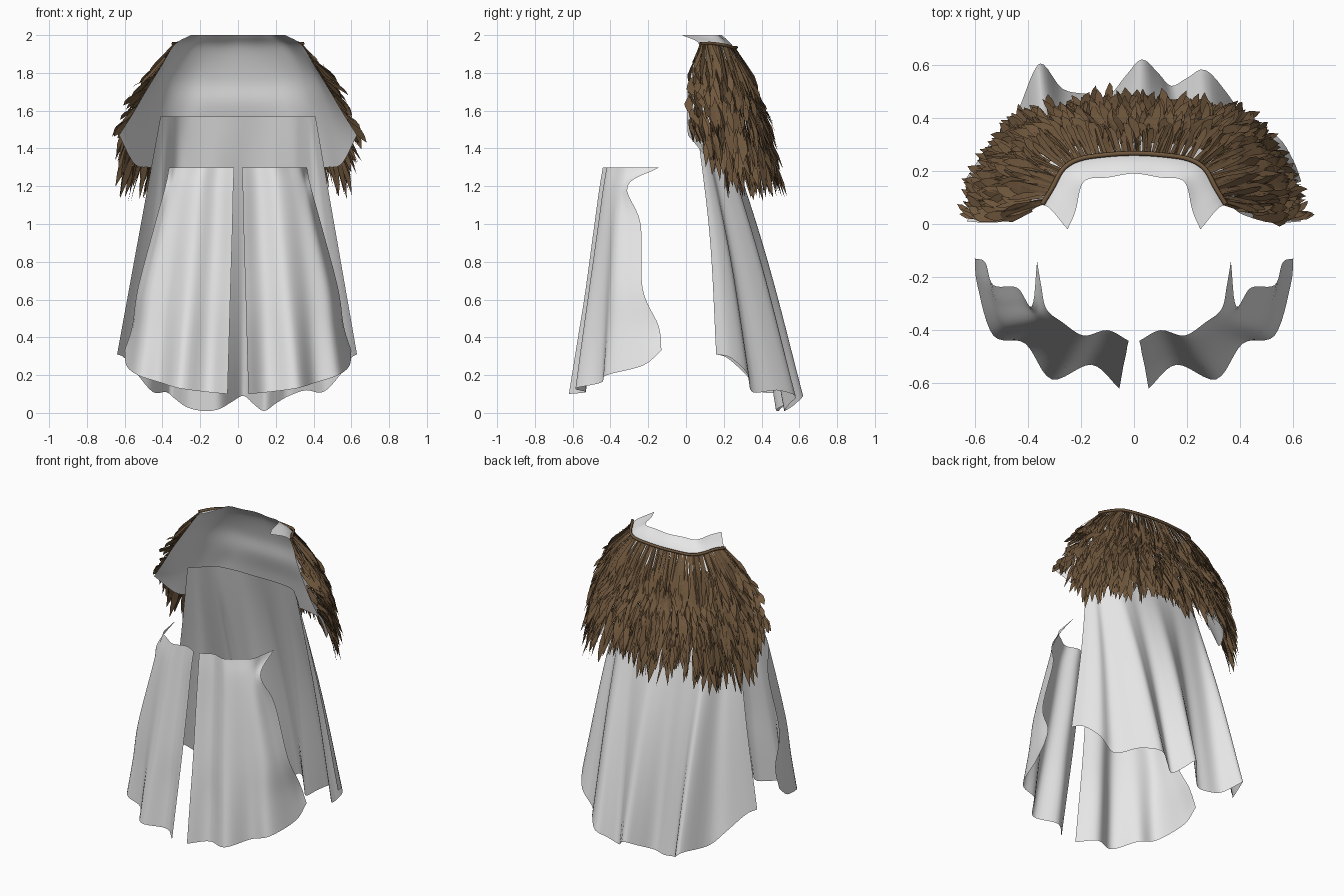
import bpy
import bmesh
import random
from mathutils import Vector

random.seed(7)

default_cube = bpy.data.objects.get("Cube")
if default_cube:
    bpy.data.objects.remove(default_cube)


def make_material(name, color):
    material = bpy.data.materials.new(name)
    material.use_nodes = True
    material.diffuse_color = (*color, 1)
    shader = material.node_tree.nodes["Principled BSDF"]
    shader.inputs["Base Color"].default_value = (*color, 1)
    shader.inputs["Roughness"].default_value = 0.8
    return material


cloth = make_material("grey cloth", (0.8, 0.8, 0.8))
fur_brown = make_material("brown fur", (0.16, 0.095, 0.046))


def spline(points, t):
    """Catmull-Rom through points; t runs 0..1 and extends straight beyond."""
    last = len(points) - 1
    if t > 1:
        end = spline(points, 1)
        return end + (end - spline(points, 0.95)) * (t - 1) / 0.05
    i = min(int(max(t, 0) * last), last - 1)
    f = max(t, 0) * last - i
    b, c = points[i], points[i + 1]
    a = points[i - 1] if i else b * 2 - c
    d = points[i + 2] if i + 2 <= last else c * 2 - b
    return b + (c - a) * (f / 2) + (a * 2 - b * 5 + c * 4 - d) * (f * f / 2) \
        + (b * 3 - a - c * 3 + d) * (f ** 3 / 2)


def surface(rows, u, v):
    return spline([spline(row, u) for row in rows], v)


def vectors(row):
    return [Vector(p) for p in row]


def mirrored(half):
    """Full row from right edge to left edge, given centre to left edge."""
    half = vectors(half)
    return [Vector((-p.x, p.y, p.z)) for p in reversed(half[1:])] + half


def finish(name, bm, material, smooth=True):
    mesh = bpy.data.meshes.new(name)
    bm.to_mesh(mesh)
    bm.free()
    mesh.materials.append(material)
    obj = bpy.data.objects.new(name, mesh)
    bpy.context.collection.objects.link(obj)
    if smooth:
        for face in mesh.polygons:
            face.use_smooth = True
    return obj


def sheet(name, rows, columns, steps, material):
    bm = bmesh.new()
    grid = [[bm.verts.new(surface(rows, i / columns, j / steps))
             for i in range(columns + 1)] for j in range(steps + 1)]
    for j in range(steps):
        for i in range(columns):
            bm.faces.new((grid[j][i], grid[j + 1][i],
                          grid[j + 1][i + 1], grid[j][i + 1]))
    return finish(name, bm, material)


# Back cape: flat-backed top edge flaring to a wavy hem
cape_hem = vectors([
    (-.64, .16, .31), (-.6, .22, .29), (-.53, .32, .2), (-.45, .4, .11),
    (-.38, .57, .11), (-.34, .6, .08), (-.27, .51, .03), (-.18, .49, .01),
    (-.1, .48, .02), (-.03, .56, .06), (.03, .62, .09), (.09, .57, .04),
    (.14, .52, .01), (.2, .55, .05), (.27, .58, .09), (.36, .48, .12),
    (.45, .35, .11), (.54, .33, .2), (.6, .24, .29), (.63, .16, .31)])
cape_top = mirrored([(0, .19, 1.57), (.15, .19, 1.57), (.28, .17, 1.57),
                     (.35, .11, 1.57), (.39, .07, 1.57), (.41, .05, 1.57)])
top_fit = [spline(cape_top, i / 19) for i in range(20)]
cape_mid = [a.lerp(b, 0.5) + Vector((0, 0.02, 0))
            for a, b in zip(top_fit, cape_hem)]
sheet("back_cape", [top_fit, cape_mid, cape_hem], 76, 20, cloth)

# Front skirt panels: one pleated panel with a folded side edge, mirrored
panel_rows = [vectors(row) for row in (
    [(.02, -.44, 1.3), (.1, -.4, 1.3), (.19, -.42, 1.3), (.27, -.37, 1.3),
     (.33, -.32, 1.3), (.35, -.23, 1.3), (.365, -.14, 1.3)],
    [(.025, -.46, 1.18), (.11, -.415, 1.18), (.21, -.44, 1.18),
     (.3, -.39, 1.18), (.35, -.355, 1.18), (.37, -.33, 1.19), (.385, -.31, 1.2)],
    [(.03, -.49, .96), (.12, -.44, .96), (.23, -.47, .96), (.33, -.41, .97),
     (.4, -.37, .98), (.425, -.3, .99), (.44, -.24, 1)],
    [(.04, -.535, .63), (.14, -.48, .63), (.26, -.515, .64), (.37, -.43, .65),
     (.47, -.39, .66), (.51, -.3, .66), (.53, -.23, .66)],
    [(.047, -.575, .38), (.15, -.5, .38), (.285, -.55, .39), (.39, -.44, .41),
     (.5, -.4, .43), (.55, -.25, .44), (.56, -.145, .46)],
    [(.055, -.62, .1), (.16, -.53, .11), (.31, -.585, .13), (.41, -.45, .16),
     (.53, -.42, .2), (.59, -.23, .25), (.6, -.13, .33)])]
panel = sheet("front_panels", panel_rows, 36, 30, cloth)
panel.modifiers.new("other side", "MIRROR")

# Shoulder mantle: upright neck, collar line, then a drape with a soft fold
neck = mirrored([(0, .19, 2), (.1, .175, 2), (.17, .17, 2),
                 (.2, .14, 2), (.22, .05, 2), (.25, -.02, 2)])
collar = mirrored([(0, .255, 1.93), (.1, .25, 1.93), (.2, .235, 1.93),
                   (.26, .2, 1.94), (.3, .13, 1.95), (.335, .07, 1.95)])
shoulder = mirrored([(0, .315, 1.77), (.13, .315, 1.77), (.25, .3, 1.78),
                     (.34, .24, 1.8), (.39, .15, 1.82), (.41, .035, 1.83)])
fold = mirrored([(0, .335, 1.64), (.15, .335, 1.64), (.28, .325, 1.64),
                 (.38, .265, 1.66), (.45, .15, 1.68), (.49, .01, 1.7)])
arm = mirrored([(0, .38, 1.5), (.18, .375, 1.5), (.34, .35, 1.5),
                (.43, .275, 1.5), (.5, .15, 1.53), (.56, .005, 1.58)])
hem = mirrored([(0, .425, 1.31), (.19, .42, 1.31), (.37, .38, 1.3),
                (.47, .285, 1.3), (.55, .15, 1.32), (.63, .01, 1.47)])
drape = [collar, shoulder, fold, arm, hem]
sheet("shoulder_mantle", [neck] + drape, 60, 30, cloth)


# Fur: overlapping rows of tapering flat locks that follow the mantle
def outward(u, v):
    du = surface(drape, min(u + .01, 1), v) - surface(drape, max(u - .01, 0), v)
    dv = surface(drape, u, v + .01) - surface(drape, u, v)
    normal = dv.cross(du).normalized()
    middle = surface(drape, u, v) - Vector((0, 0, 1.6))
    return normal if normal.dot(middle) > 0 else -normal, du.normalized()


def add_lock(bm, u, start, length, width, lift):
    sway = random.uniform(-.03, .03)
    tilt = random.uniform(-.8, .8)
    pairs = []
    for s, spread in ((0, .35), (.3, .6), (.6, 1), (.8, .7)):
        v = start + length * s
        bend = min(max(u + sway * s, 0), 1)
        normal, side = outward(bend, min(v, 1))
        centre = surface(drape, bend, v) + normal * (.006 + lift * s)
        half = (side + normal * tilt) * width * spread / 2
        pairs.append((bm.verts.new(centre - half), bm.verts.new(centre + half)))
    bend = min(max(u + sway, 0), 1)
    normal, side = outward(bend, min(start + length, 1))
    tip = bm.verts.new(surface(drape, bend, start + length) + normal * lift)
    for (a, b), (c, d) in zip(pairs, pairs[1:]):
        bm.faces.new((a, b, d, c))
    bm.faces.new((*pairs[-1], tip))


def fur_row(name, count, start, length, width, lift):
    bm = bmesh.new()
    for i in range(count):
        u = (i + random.uniform(.2, .8)) / count
        # Locks shorten towards the front edges
        trim = 1 - .35 * abs(2 * u - 1) ** 8
        add_lock(bm, u, start + random.uniform(-.03, .03) * (start > 0),
                 length * trim * random.uniform(.7, 1.2),
                 width * random.uniform(.7, 1.3),
                 lift * random.uniform(.4, 1.4))
    finish(name, bm, fur_brown, smooth=False)


fur_row("fur_collar_row", 110, 0, .55, .026, .04)
fur_row("fur_upper_row", 130, .17, .44, .032, .055)
fur_row("fur_shoulder_row", 140, .34, .38, .034, .065)
fur_row("fur_middle_row", 150, .5, .38, .034, .06)
fur_row("fur_lower_row", 150, .66, .37, .034, .06)
fur_row("fur_hem_row", 150, .78, .38, .034, .05)

# Cord gathering the fur just outside the collar line
curve = bpy.data.curves.new("collar_cord", "CURVE")
curve.dimensions = "3D"
curve.bevel_depth = 0.009
curve.bevel_resolution = 1
path = curve.splines.new("POLY")
path.points.add(60)
for i, point in enumerate(path.points):
    spot = spline(collar, i / 60) + outward(i / 60, 0)[0] * .012
    point.co = (*spot, 1)
curve.materials.append(fur_brown)
cord = bpy.data.objects.new("collar_cord", curve)
bpy.context.collection.objects.link(cord)
